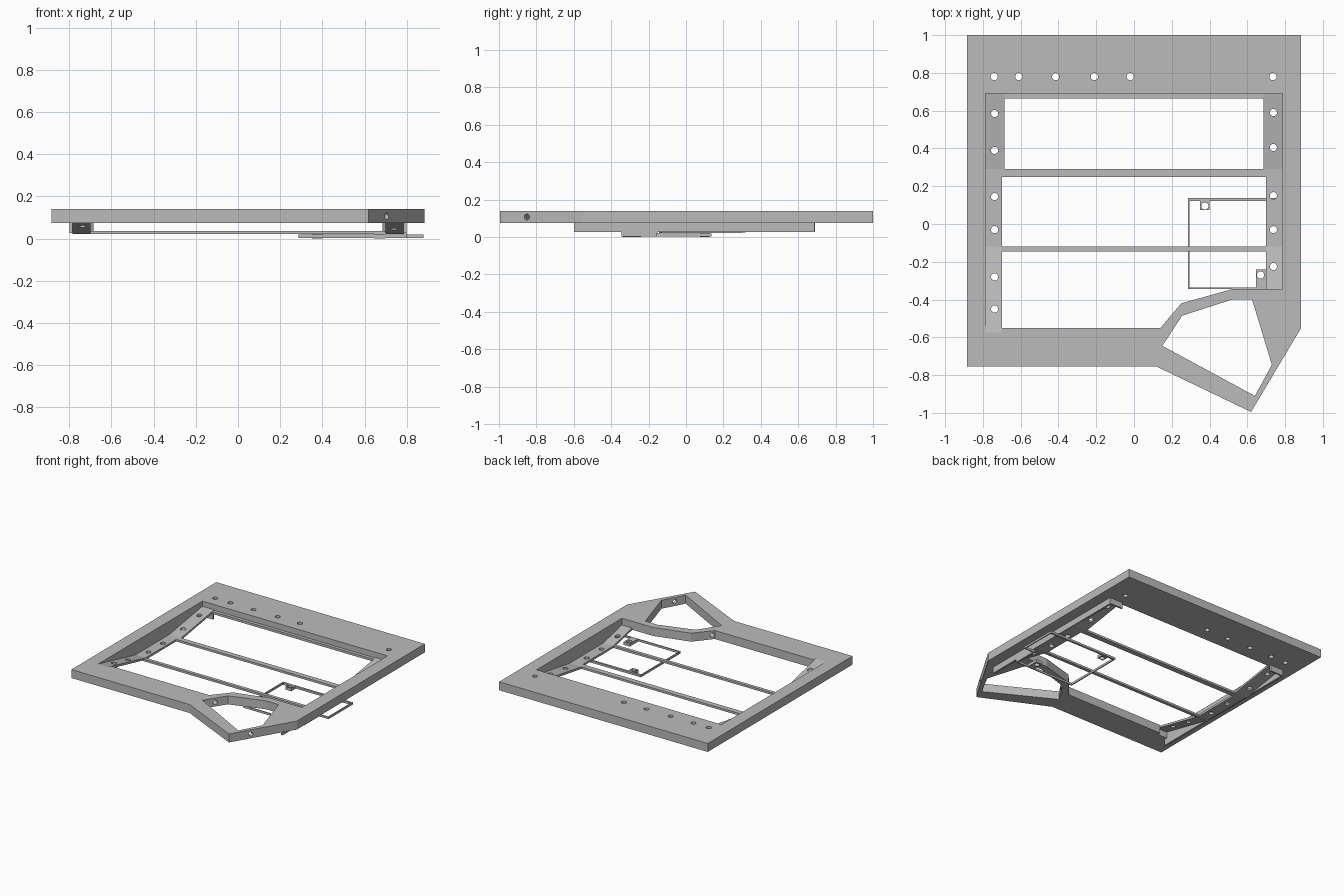
import bpy, bmesh
from mathutils import Vector

cube = bpy.data.objects.get("Cube")
if cube:
    bpy.data.objects.remove(cube, do_unlink=True)

grey = bpy.data.materials.new("plain grey")
grey.use_nodes = True
COLOUR = (0.5, 0.5, 0.5, 1)
grey.diffuse_color = COLOUR
grey.node_tree.nodes["Principled BSDF"].inputs["Base Color"].default_value = COLOUR


def make(name, bm):
    bmesh.ops.recalc_face_normals(bm, faces=bm.faces)
    mesh = bpy.data.meshes.new(name)
    bm.to_mesh(mesh)
    bm.free()
    mesh.materials.append(grey)
    ob = bpy.data.objects.new(name, mesh)
    bpy.context.collection.objects.link(ob)
    return ob


def add_prism(bm, pts, lo, hi, axis="z"):
    """Extrude a 2D outline along z (points are x, y) or x (points are y, z)."""
    place = (lambda p, d: (p[0], p[1], d)) if axis == "z" else (lambda p, d: (d, p[0], p[1]))
    face = bm.faces.new([bm.verts.new(place(p, lo)) for p in pts])
    ext = bmesh.ops.extrude_face_region(bm, geom=[face], use_keep_orig=True)
    step = Vector(place((0, 0), hi - lo))
    bmesh.ops.translate(bm, vec=step, verts=[v for v in ext["geom"] if isinstance(v, bmesh.types.BMVert)])


def prism(name, pts, lo, hi, axis="z"):
    bm = bmesh.new()
    add_prism(bm, pts, lo, hi, axis)
    return make(name, bm)


def boxes(name, *specs):
    bm = bmesh.new()
    for x0, x1, y0, y1, z0, z1 in specs:
        add_prism(bm, [(x0, y0), (x1, y0), (x1, y1), (x0, y1)], z0, z1)
    return make(name, bm)


def rod(start, end, radius):
    """Cylinder cutter between two points."""
    a, b = Vector(start), Vector(end)
    bm = bmesh.new()
    rot = (b - a).to_track_quat("Z", "Y").to_matrix().to_4x4()
    rot.translation = (a + b) / 2
    bmesh.ops.create_cone(bm, cap_ends=True, segments=20, radius1=radius, radius2=radius,
                          depth=(b - a).length, matrix=rot)
    return make("hole_cutter", bm)


def drill(x, y, radius=0.019):
    return rod((x, y, -0.1), (x, y, 0.3), radius)


def cut(ob, cutters):
    for c in cutters:
        mod = ob.modifiers.new("cut", "BOOLEAN")
        mod.operation, mod.solver, mod.object = "DIFFERENCE", "EXACT", c
    bpy.context.view_layer.update()
    mesh = bpy.data.meshes.new_from_object(ob.evaluated_get(bpy.context.evaluated_depsgraph_get()))
    ob.modifiers.clear()
    ob.data = mesh
    for c in cutters:
        bpy.data.objects.remove(c, do_unlink=True)


# Main plate with its large opening, the angled corner opening and the screw holes
PLATE_LOW, PLATE_TOP = 0.075, 0.14
plate = prism("main_plate", [(-0.885, 1), (0.885, 1), (0.885, -0.55), (0.62, -0.995),
                             (0.12, -0.755), (-0.885, -0.755)], PLATE_LOW, PLATE_TOP)
opening = prism("opening_cutter", [(-0.785, 0.69), (0.785, 0.69), (0.785, -0.345), (0.52, -0.345),
                                   (0.25, -0.42), (0.14, -0.55), (-0.70, -0.55),
                                   (-0.70, -0.575), (-0.785, -0.575)], 0, 0.3)
corner = prism("corner_cutter", [(0.15, -0.645), (0.255, -0.485), (0.52, -0.40), (0.625, -0.40),
                                 (0.73, -0.745), (0.64, -0.91)], 0, 0.3)
cross_hole = rod((0.80, -0.905, 0.107), (0.11, -0.512, 0.107), 0.016)
cut(plate, [opening, corner, cross_hole]
    + [drill(x, 0.78) for x in (-0.74, -0.61, -0.415, -0.21, -0.02, 0.735)])

# Bent side rails: falling, level and rising segments
SEGMENTS = {"back": (0.69, 0.10, 0.29, 0.037, 0.685),
            "middle": (0.29, 0.037, -0.12, 0.037, 0.70),
            "front": (-0.12, 0.037, -0.575, 0.14, 0.70)}
HOLES = {("left", "back"): (0.59, 0.405), ("left", "middle"): (0.15, -0.03),
         ("left", "front"): (-0.225,), ("right", "back"): (0.585, 0.39),
         ("right", "middle"): (0.145, -0.03), ("right", "front"): (-0.28, -0.45)}
THICK = 0.016
for side, s in (("left", 1), ("right", -1)):
    for part, (y0, z0, y1, z1, inner) in SEGMENTS.items():
        rail = prism(f"{side}_{part}_rail", [(y0, z0), (y1, z1), (y1, z1 - THICK), (y0, z0 - THICK)],
                     min(s * inner, s * 0.786), max(s * inner, s * 0.786), "x")
        cut(rail, [drill(s * 0.738, y) for y in HOLES[side, part]])
    # Outer wall below the plate and the closing tab behind the rail
    a, b = sorted((s * 0.785, s * 0.80))
    c, d = sorted((s * 0.685, s * 0.786))
    boxes(f"{side}_rail_wall", (a, b, -0.60, 0.688, 0.027, 0.08))
    boxes(f"{side}_rail_end", (c, d, 0.676, 0.689, 0.03, 0.09))

# Back ledge and crossbars
boxes("back_ledge", (-0.69, 0.69, 0.665, 0.69, 0.078, 0.096))
boxes("back_crossbar", (-0.705, 0.705, 0.25, 0.29, 0.021, 0.037))
boxes("front_crossbar", (-0.705, 0.705, -0.145, -0.12, 0.021, 0.037))

# Thin tray frame with the loop that sticks out to the side
boxes("tray_frame", (0.287, 0.295, -0.345, 0.13, 0.004, 0.02),
      (0.287, 0.79, -0.345, -0.337, 0.004, 0.02),
      (0.287, 0.88, 0.122, 0.137, 0.004, 0.02),
      (0.785, 0.80, -0.345, -0.152, 0.004, 0.03),
      (0.785, 0.88, -0.16, -0.152, 0.004, 0.02),
      (0.872, 0.88, -0.16, 0.13, 0.004, 0.02))

# Tray mounting tabs
for name, (x0, x1, y0, y1, hx, hy) in {"back_tray_tab": (0.35, 0.40, 0.075, 0.125, 0.375, 0.095),
                                       "front_tray_tab": (0.645, 0.70, -0.34, -0.24, 0.67, -0.27)}.items():
    tab = boxes(name, (x0, x1, y0, y1, 0.0, 0.022))
    cut(tab, [drill(hx, hy)])
